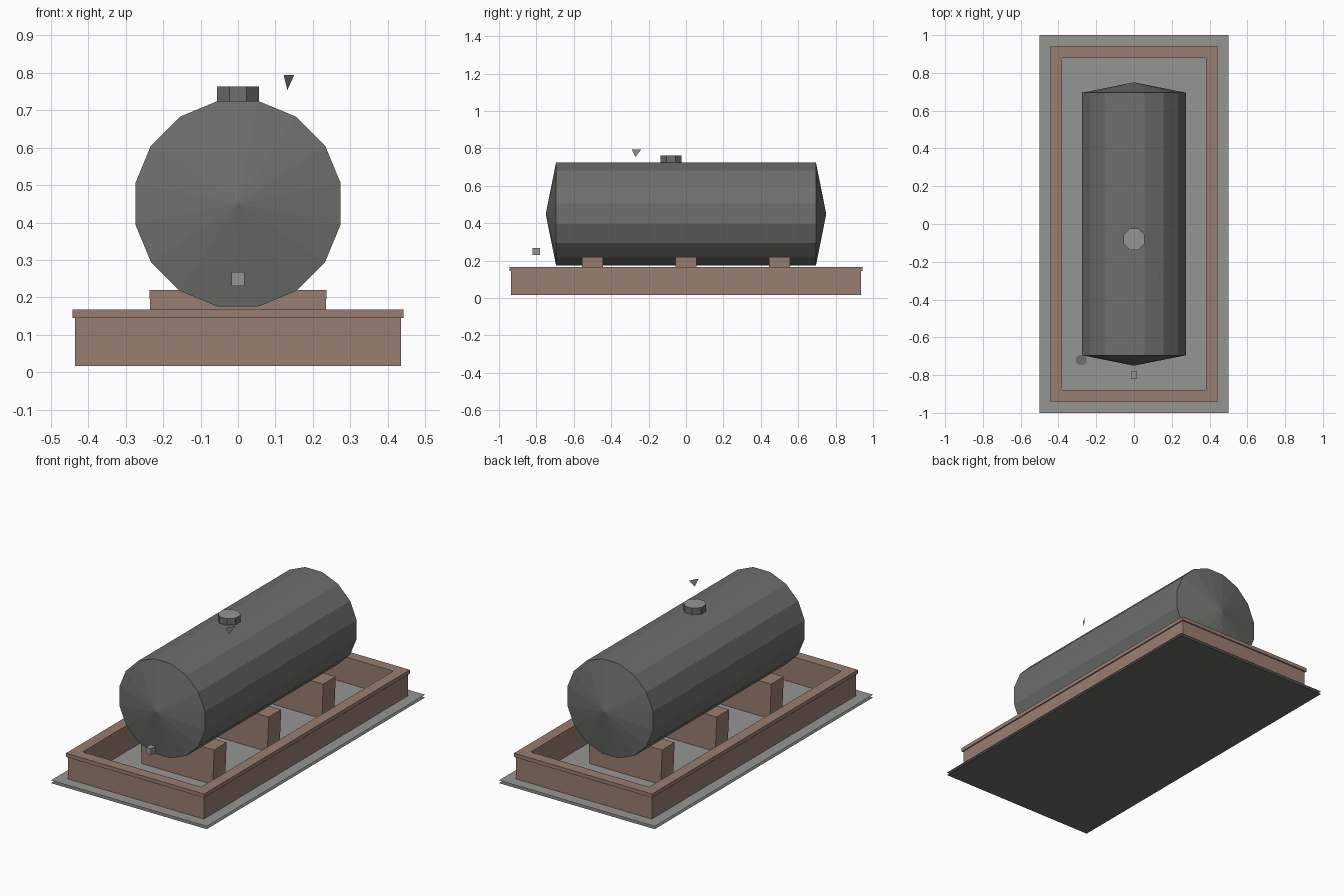
import bpy
import bmesh
from math import pi, cos, sin

cube = bpy.data.objects.get("Cube")
if cube:
    bpy.data.objects.remove(cube, do_unlink=True)


def material(name, color):
    m = bpy.data.materials.new(name)
    m.use_nodes = True
    m.diffuse_color = (*color, 1)
    m.node_tree.nodes["Principled BSDF"].inputs["Base Color"].default_value = (*color, 1)
    return m


steel = material("dark steel", (0.15, 0.16, 0.145))
grey = material("light grey", (0.30, 0.30, 0.29))
clay = material("clay brown", (0.32, 0.21, 0.165))


def make(name, rings, mats, closed=False, cap=True):
    """Skin a list of equal-length vertex rings; a one-point ring is an apex."""
    bm = bmesh.new()
    loops = [[bm.verts.new(p) for p in ring] for ring in rings]
    pairs = list(zip(loops, loops[1:]))
    if closed:
        pairs.append((loops[-1], loops[0]))
    for a, b in pairs:
        n = max(len(a), len(b))
        for i in range(n):
            j = (i + 1) % n
            if len(a) == 1:
                bm.faces.new((a[0], b[j], b[i]))
            elif len(b) == 1:
                bm.faces.new((a[i], a[j], b[0]))
            else:
                bm.faces.new((a[i], a[j], b[j], b[i]))
    if cap and not closed:
        for end in (loops[0], loops[-1]):
            if len(end) > 2:
                bm.faces.new(end)
    bmesh.ops.recalc_face_normals(bm, faces=bm.faces)
    mesh = bpy.data.meshes.new(name)
    bm.to_mesh(mesh)
    bm.free()
    for m in mats:
        mesh.materials.append(m)
    obj = bpy.data.objects.new(name, mesh)
    bpy.context.collection.objects.link(obj)
    return obj


def rect(hx, hy, z, cx=0, cy=0):
    return [(cx + sx * hx, cy + sy * hy, z)
            for sx, sy in ((-1, -1), (1, -1), (1, 1), (-1, 1))]


def polygon(r, n, z, cx, cy):
    return [(cx + r * cos((i + .5) * 2 * pi / n), cy + r * sin((i + .5) * 2 * pi / n), z)
            for i in range(n)]


def sheet(name, points, mat):
    mesh = bpy.data.meshes.new(name)
    mesh.from_pydata(points, [], [range(len(points))])
    mesh.materials.append(mat)
    bpy.context.collection.objects.link(bpy.data.objects.new(name, mesh))


# Ground slab: upper and lower sheets with open edges
sheet("slab_top", rect(0.5, 1, 0.016), grey)
sheet("slab_bottom", rect(0.5, 1, 0)[::-1], steel)

# Containment wall with overhanging rim
make("containment_wall", [rect(*p) for p in (
    (0.436, 0.936, 0.017), (0.436, 0.936, 0.145), (0.443, 0.943, 0.145),
    (0.443, 0.943, 0.167), (0.38, 0.88, 0.167), (0.38, 0.88, 0.017))], [clay], closed=True)

# Tank: sixteen-sided barrel with shallow cone ends
R, MID = 0.28, 0.45


def hoop(y):
    return [(R * cos((i + .5) * pi / 8), y, MID + R * sin((i + .5) * pi / 8)) for i in range(16)]


make("tank", [[(0, -0.75, MID)], hoop(-0.695), hoop(0.695), [(0, 0.75, MID)]], [steel])

# Saddles under the tank
for label, y in (("front", -0.5), ("middle", 0), ("rear", 0.5)):
    make(label + "_saddle", [rect(0.228, 0.057, 0.017, 0, y),
                             rect(0.237, 0.057, 0.22, 0, y)], [clay])

# Filler hatch with a lighter lid face
hatch = make("hatch", [polygon(0.061, 8, 0.72, 0, -0.08),
                       polygon(0.061, 8, 0.763, 0, -0.08)], [steel, grey])
for f in hatch.data.polygons:
    if f.normal.z > 0.9:
        f.material_index = 1

# Outlet fitting, floor drain and small vent flag
make("outlet", [rect(0.017, 0.02, 0.23, 0, -0.8), rect(0.017, 0.02, 0.268, 0, -0.8)], [grey])
make("floor_drain", [polygon(0.03, 8, 0.017, -0.28, -0.72),
                     polygon(0.03, 8, 0.022, -0.28, -0.72)], [steel])
sheet("vent_flag", [(0.122, -0.29, 0.794), (0.132, -0.27, 0.754), (0.15, -0.24, 0.794)], grey)
